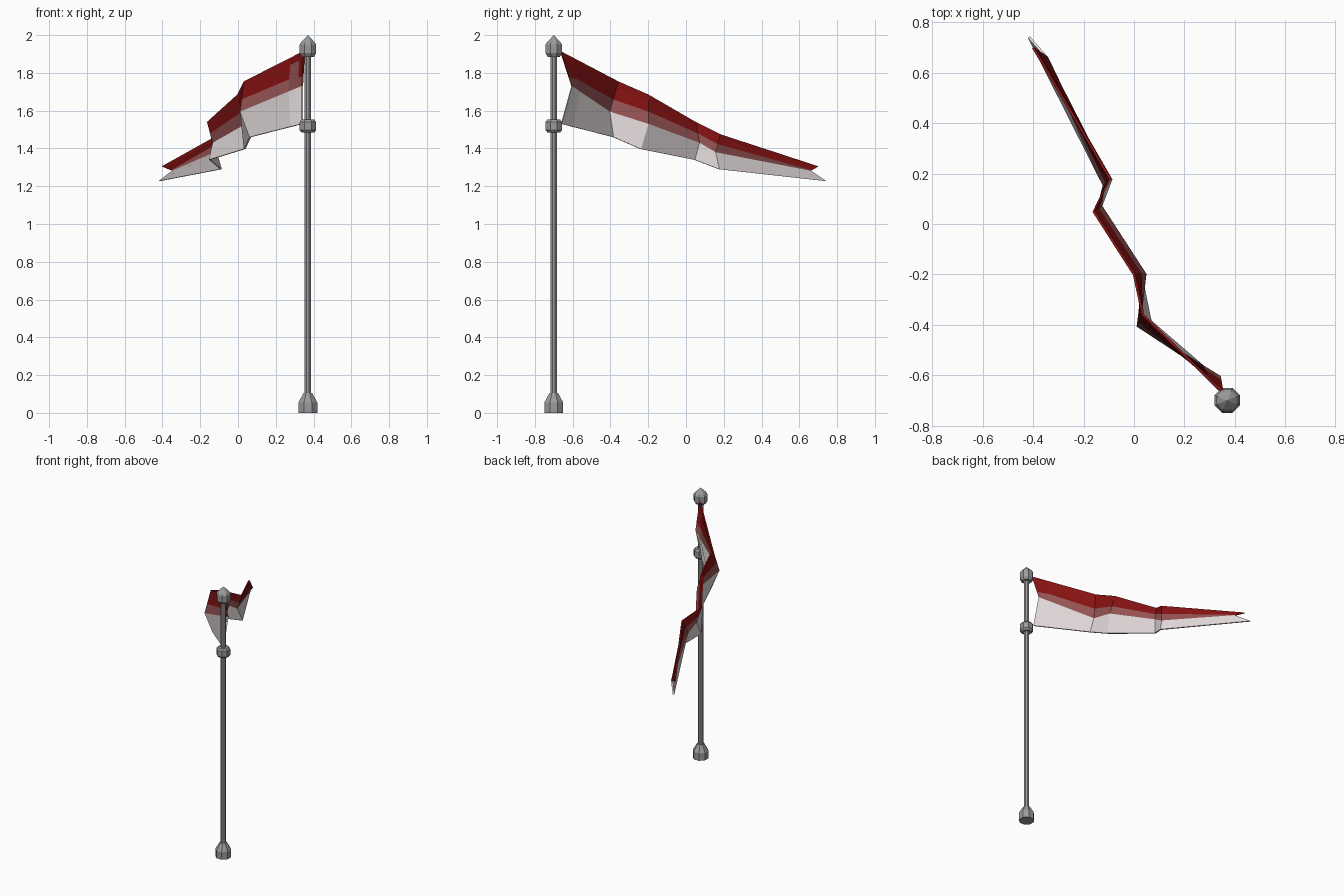
import bpy, bmesh, math
from mathutils import Vector

cube = bpy.data.objects.get("Cube")
if cube:
    bpy.data.objects.remove(cube, do_unlink=True)


def material(name, rgb):
    m = bpy.data.materials.new(name)
    m.use_nodes = True
    m.diffuse_color = (*rgb, 1)
    m.node_tree.nodes["Principled BSDF"].inputs["Base Color"].default_value = (*rgb, 1)
    return m


GREY = material("pole grey", (0.33, 0.33, 0.33))
RED = material("dark red", (0.24, 0.006, 0.006))
ROSE = material("faded red", (0.31, 0.09, 0.09))
WHITE = material("off white", (0.76, 0.69, 0.69))


def finish(name, bm, mats):
    bmesh.ops.recalc_face_normals(bm, faces=bm.faces)
    me = bpy.data.meshes.new(name)
    bm.to_mesh(me)
    bm.free()
    for m in mats:
        me.materials.append(m)
    ob = bpy.data.objects.new(name, me)
    bpy.context.collection.objects.link(ob)
    return ob


def lathe(name, profile, sides=8):
    """Octagonal turned part from (radius, height) points."""
    bm = bmesh.new()
    rings = []
    for r, z in profile:
        r /= math.cos(math.pi / sides)
        angles = [(i + 0.5) * math.tau / sides for i in range(sides)]
        rings.append([bm.verts.new((r * math.cos(a), r * math.sin(a), z)) for a in angles])
    for low, high in zip(rings, rings[1:]):
        for i in range(sides):
            j = (i + 1) % sides
            bm.faces.new((low[i], low[j], high[j], high[i]))
    bm.faces.new(rings[0])
    bm.faces.new(rings[-1])
    bmesh.ops.remove_doubles(bm, verts=bm.verts, dist=0.0005)
    ob = finish(name, bm, [GREY])
    ob.location = (0.37, -0.70, 0)


# Pole with its fittings
lathe("pole", [(0.017, 0.05), (0.017, 1.93)])
lathe("pole_base", [(0.05, 0), (0.05, 0.055), (0.023, 0.105)])
lathe("lower_collar", [(0.034, 1.485), (0.044, 1.497), (0.044, 1.54), (0.034, 1.553)])
lathe("top_finial", [(0.032, 1.885), (0.044, 1.905), (0.044, 1.95),
                     (0.036, 1.962), (0.0001, 2.0)])

# Folded pennant: upper edge, middle fold and lower edge, from pole to tip
upper = [(0.35, -0.665, 1.915), (0.035, -0.36, 1.755), (0.0, -0.20, 1.685),
         (-0.16, 0.05, 1.54), (-0.095, 0.18, 1.475), (-0.40, 0.70, 1.305)]
middle = [(0.34, -0.605, 1.73), (0.015, -0.405, 1.595), (0.045, -0.20, 1.53),
          (-0.13, 0.07, 1.43), (-0.12, 0.155, 1.38), (-0.345, 0.66, 1.282)]
lower = [(0.34, -0.66, 1.53), (0.065, -0.385, 1.46), (0.035, -0.24, 1.397),
         (-0.15, 0.045, 1.34), (-0.09, 0.175, 1.29), (-0.417, 0.742, 1.227)]
band = [0.72, 0.6, 0.58, 0.55, 0.55, 0.9]  # where the faded band starts


def with_extra_columns(row):
    row = [Vector(p) for p in row]
    return [row[0], row[0].lerp(row[1], 0.06), row[0].lerp(row[1], 0.21)] + row[1:]


upper, middle, lower = map(with_extra_columns, (upper, middle, lower))
band = [band[0], band[0], 0.64] + band[1:]
rows = [upper,
        [a.lerp(b, 0.22) for a, b in zip(upper, middle)],
        [a.lerp(b, f) for a, b, f in zip(upper, middle, band)],
        middle, lower]
row_colour = [0, 0, 1, 2]

bm = bmesh.new()
half = Vector((0.0045, 0.002, 0))
grids = [[[bm.verts.new(p + half * s) for p in row] for row in rows] for s in (1, -1)]
near, far = grids
last_row, last_col = len(rows) - 1, len(upper) - 1


def face(verts, colour):
    bm.faces.new(verts).material_index = colour


for side, g in enumerate(grids):
    for r in range(last_row):
        for c in range(last_col):
            # Faded patch beside the pole on one side only
            colour = 1 if (side, r, c) == (1, 1, 1) else row_colour[r]
            face((g[r][c], g[r][c + 1], g[r + 1][c + 1], g[r + 1][c]), colour)
# Thin rim joining both sides
for c in range(last_col):
    for r, colour in ((0, 0), (last_row, 2)):
        face((near[r][c], near[r][c + 1], far[r][c + 1], far[r][c]), colour)
for r in range(last_row):
    for c in (0, last_col):
        face((near[r][c], near[r + 1][c], far[r + 1][c], far[r][c]), row_colour[r])
finish("pennant", bm, [RED, ROSE, WHITE])
